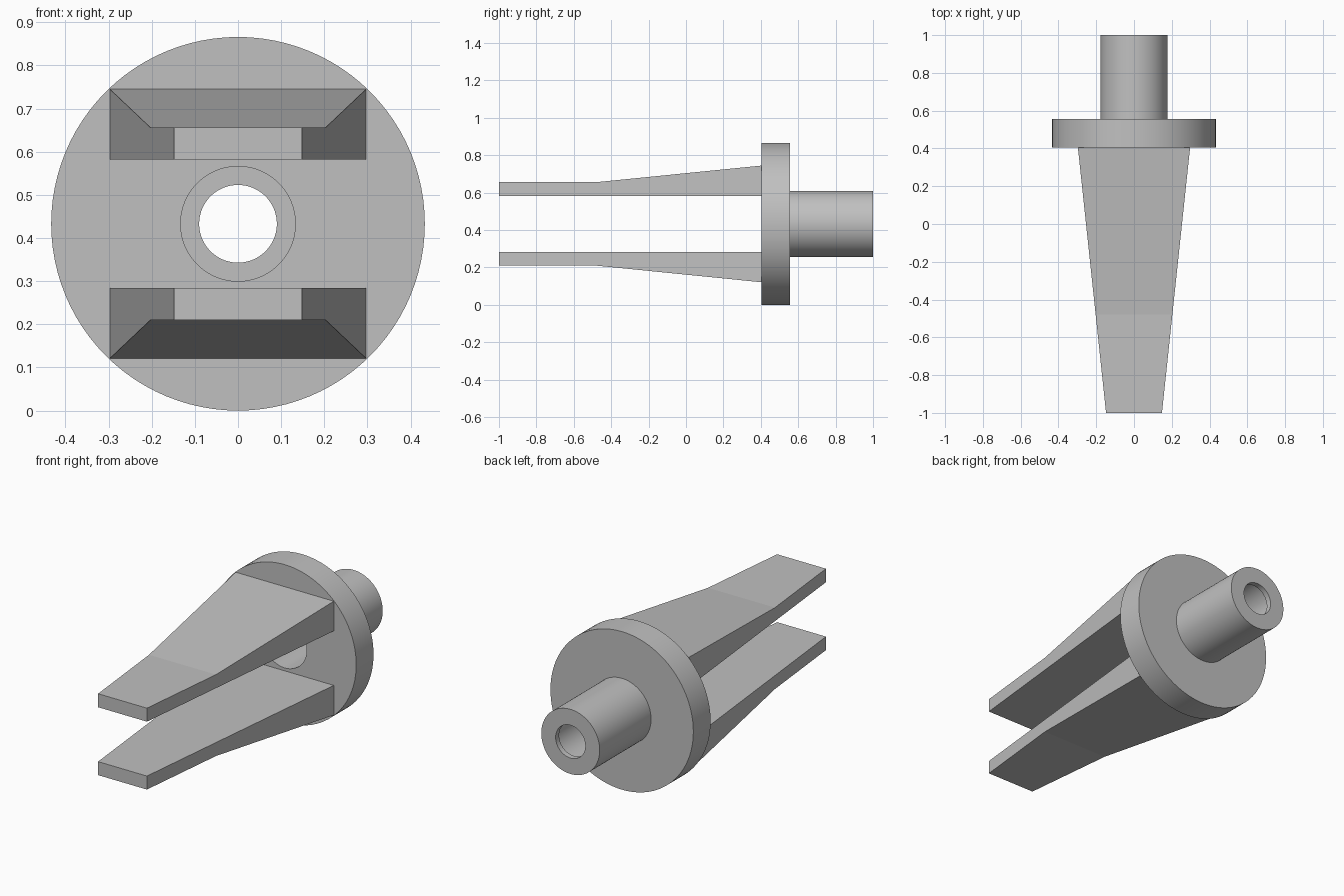
import bpy, bmesh, math
from mathutils import Vector, Matrix

cube = bpy.data.objects.get("Cube")
if cube:
    bpy.data.objects.remove(cube, do_unlink=True)

AXIS_Z = 0.433

grey = bpy.data.materials.new("plain_grey")
grey.use_nodes = True
grey.diffuse_color = (0.53, 0.53, 0.53, 1)
grey.node_tree.nodes["Principled BSDF"].inputs["Base Color"].default_value = grey.diffuse_color


def finish(name, bm):
    bmesh.ops.recalc_face_normals(bm, faces=bm.faces)
    mesh = bpy.data.meshes.new(name)
    bm.to_mesh(mesh)
    bm.free()
    obj = bpy.data.objects.new(name, mesh)
    obj.location.z = AXIS_Z
    mesh.materials.append(grey)
    bpy.context.collection.objects.link(obj)
    return obj


# Flange, hollow stem and end lip: one profile (radius, y) turned about the y axis
profile = [(0.133, 0.405), (0.433, 0.405), (0.433, 0.555), (0.177, 0.555),
           (0.177, 1.0), (0.09, 1.0), (0.09, 0.97), (0.133, 0.97)]
bm = bmesh.new()
verts = [bm.verts.new((r, y, 0)) for r, y in profile]
edges = [bm.edges.new((a, b)) for a, b in zip(verts, verts[1:] + verts[:1])]
bmesh.ops.spin(bm, geom=verts + edges, cent=(0, 0, 0), axis=(0, 1, 0),
               angle=math.tau, steps=96, use_merge=True)
bmesh.ops.remove_doubles(bm, verts=bm.verts, dist=1e-5)
flange = finish("flange_and_stem", bm)
bpy.ops.object.select_all(action='DESELECT')
flange.select_set(True)
bpy.context.view_layer.objects.active = flange
bpy.ops.object.shade_smooth_by_angle(angle=math.radians(30))


# Tapered prongs: stations of (y, half width, outer height), flat inner face
INNER = 0.149
stations = [(-1.0, 0.148, 0.223), (-0.48, 0.203, 0.223), (0.405, 0.297, 0.312)]


def prong(name, side):
    bm = bmesh.new()
    rings = [[bm.verts.new((x, y, side * z)) for x, z in
              ((-w, INNER), (w, INNER), (w, top), (-w, top))]
             for y, w, top in stations]
    for a, b in zip(rings, rings[1:]):
        for i in range(4):
            j = (i + 1) % 4
            bm.faces.new((a[i], a[j], b[j], b[i]))
    bm.faces.new(rings[0])
    bm.faces.new(rings[-1])
    finish(name, bm)


prong("upper_prong", 1)
prong("lower_prong", -1)
